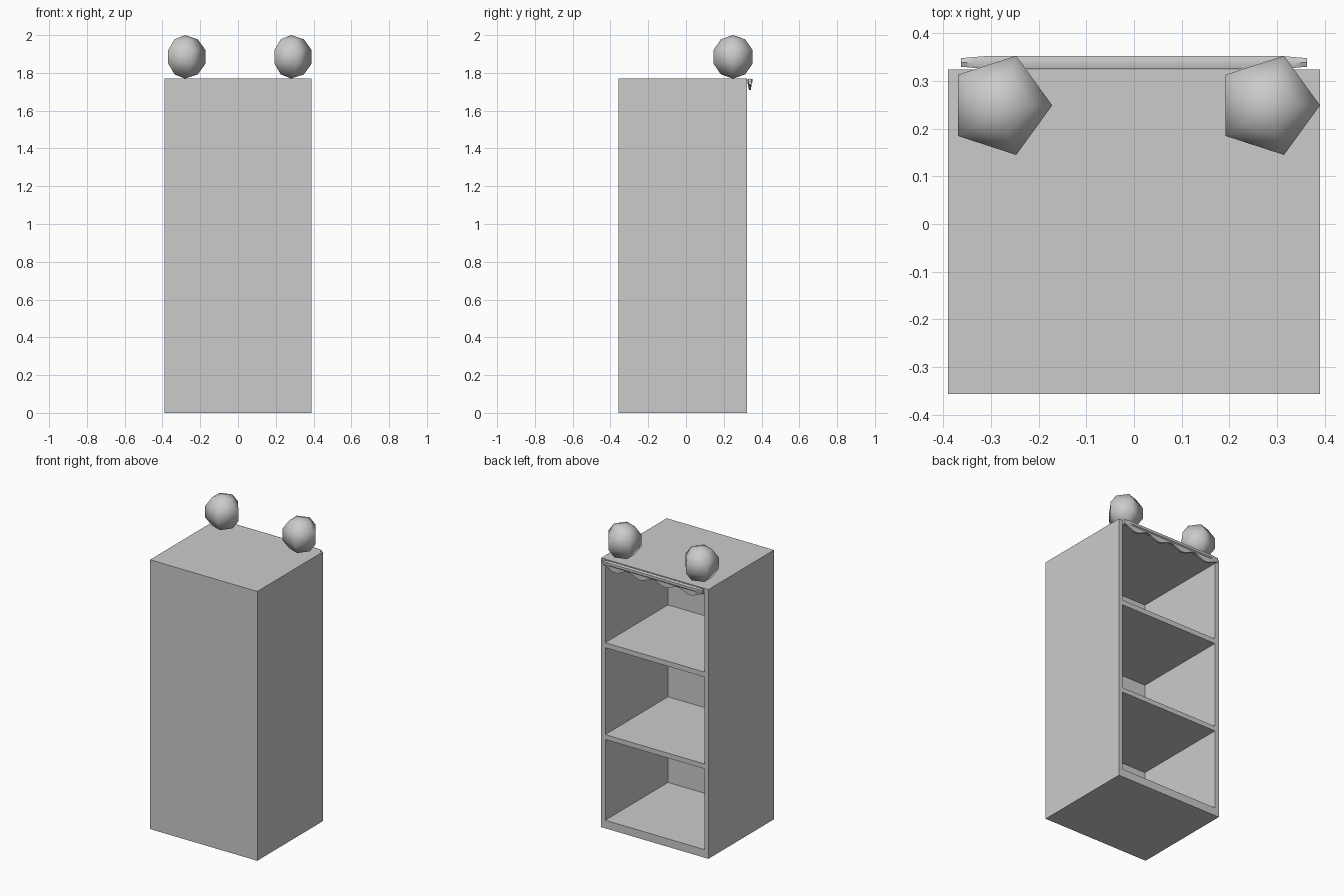
import bpy
import bmesh
import math
from mathutils import Matrix, Vector

default = bpy.data.objects.get("Cube")
if default:
    bpy.data.objects.remove(default, do_unlink=True)

grey = bpy.data.materials.new("plain_grey")
grey.use_nodes = True
grey.diffuse_color = (0.6, 0.6, 0.6, 1)
bsdf = next(n for n in grey.node_tree.nodes if n.type == "BSDF_PRINCIPLED")
bsdf.inputs["Base Color"].default_value = grey.diffuse_color


def finish(name, bm, smooth=False):
    bmesh.ops.recalc_face_normals(bm, faces=bm.faces)
    for f in bm.faces:
        f.smooth = smooth
    mesh = bpy.data.meshes.new(name)
    bm.to_mesh(mesh)
    bm.free()
    mesh.materials.append(grey)
    obj = bpy.data.objects.new(name, mesh)
    bpy.context.collection.objects.link(obj)
    return obj


def add_box(bm, lo, hi):
    lo, hi = Vector(lo), Vector(hi)
    size = Matrix.Diagonal((*(hi - lo), 1))
    bmesh.ops.create_cube(bm, size=1, matrix=Matrix.Translation((lo + hi) / 2) @ size)


def skin(bm, rings):
    """Bridge a list of equally sized vertex rings with quads."""
    n = len(rings[0])
    for a, b in zip(rings, rings[1:]):
        for i in range(n):
            j = (i + 1) % n
            bm.faces.new((a[i], a[j], b[j], b[i]))


# Cabinet body, closed at the front and open at the back
W, FRONT, BACK, TOP, WALL = 0.39, -0.357, 0.324, 1.77, 0.03
bm = bmesh.new()
add_box(bm, (-W, FRONT, 0), (W, BACK, TOP))
cabinet = finish("cabinet", bm)

# Three compartments cut from the back
bm = bmesh.new()
for low, high in ((0.053, 0.584), (0.616, 1.187), (1.22, TOP - WALL)):
    add_box(bm, (-W + WALL, FRONT + WALL, low), (W - WALL, BACK + 0.1, high))
cutter = finish("compartment_cutter", bm)
cutter.hide_render = True
cut = cabinet.modifiers.new("compartments", "BOOLEAN")
cut.operation = "DIFFERENCE"
cut.solver = "EXACT"
cut.object = cutter
bpy.context.view_layer.objects.active = cabinet
cabinet.select_set(True)
bpy.ops.object.modifier_apply(modifier=cut.name)
bpy.data.objects.remove(cutter, do_unlink=True)

# Five-sided smooth ball ornaments on top
R, SIDES, BANDS = 0.115, 5, 5
for name, x in (("right_ball", -0.281), ("left_ball", 0.281)):
    bm = bmesh.new()
    centre = Vector((x, 0.249, 2 - R))
    rings = []
    for k in range(1, BANDS):
        t = math.pi * k / BANDS
        rings.append([bm.verts.new(centre + R * Vector((
            math.sin(t) * math.cos(math.tau * i / SIDES),
            math.sin(t) * math.sin(math.tau * i / SIDES),
            math.cos(t)))) for i in range(SIDES)])
    skin(bm, rings)
    for ring, z in ((rings[0], R), (rings[-1], -R)):
        pole = bm.verts.new(centre + Vector((0, 0, z)))
        for i in range(SIDES):
            bm.faces.new((ring[i], ring[(i + 1) % SIDES], pole))
    finish(name, bm, smooth=True)

# Scalloped valance hanging over the opening at the back
HALF, STEPS, WAVES = 0.363, 64, 4
bm = bmesh.new()
rings = []
for s in range(STEPS + 1):
    u = s / STEPS
    end = min(1, min(u, 1 - u) / 0.08)
    thick = 0.009 + 0.005 * end
    mid = 0.339
    low = 1.738 - 0.028 * math.sin(math.pi * WAVES * u) ** 2
    roll = 1.75
    section = ((-thick, TOP - 0.004), (0, TOP), (thick, TOP - 0.004), (thick, roll),
               (0.007, roll - 0.006), (0.006, low), (-0.006, low), (-thick, roll))
    x = HALF * (2 * u - 1)
    rings.append([bm.verts.new((x, mid + y, z)) for y, z in section])
skin(bm, rings)
bm.faces.new(rings[0])
bm.faces.new(rings[-1])
valance = finish("scalloped_valance", bm, smooth=True)
bpy.ops.object.select_all(action="DESELECT")
valance.select_set(True)
bpy.context.view_layer.objects.active = valance
bpy.ops.object.shade_smooth_by_angle(angle=math.radians(40))
